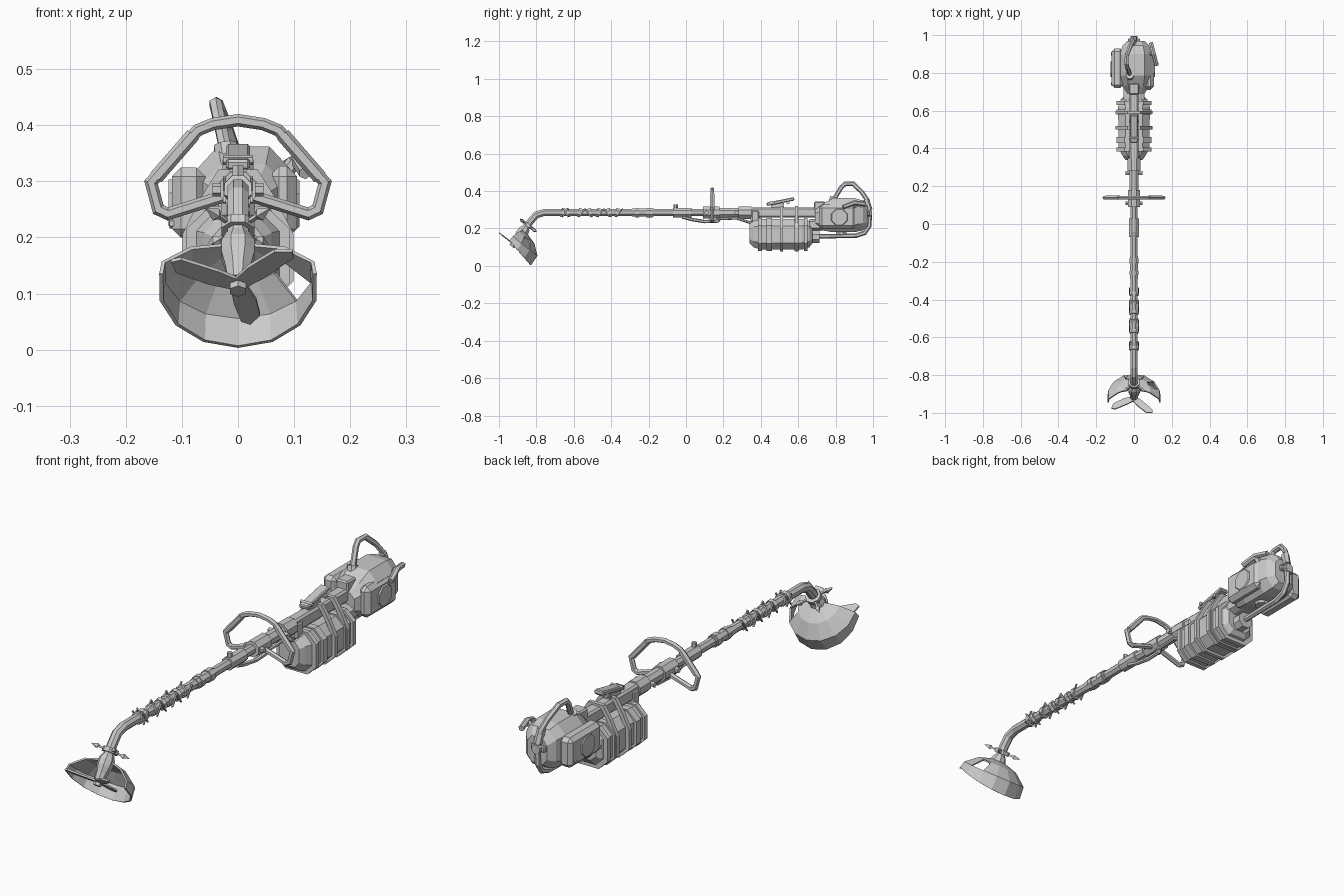
import bpy, bmesh, math
from mathutils import Vector, Matrix

cube = bpy.data.objects.get("Cube")
if cube:
    bpy.data.objects.remove(cube, do_unlink=True)

X, Y, Z = Vector((1, 0, 0)), Vector((0, 1, 0)), Vector((0, 0, 1))
SHAFT_Z = 0.285


def finish(name, bm, thickness=0):
    bmesh.ops.recalc_face_normals(bm, faces=bm.faces)
    mesh = bpy.data.meshes.new(name)
    bm.to_mesh(mesh)
    bm.free()
    obj = bpy.data.objects.new(name, mesh)
    bpy.context.collection.objects.link(obj)
    if thickness:
        mod = obj.modifiers.new("thickness", 'SOLIDIFY')
        mod.thickness = thickness
        mod.offset = 0
    return obj


def skin(bm, rings, closed=False):
    n = len(rings[0])
    pairs = list(zip(rings, rings[1:]))
    if closed:
        pairs.append((rings[-1], rings[0]))
    else:
        bm.faces.new(rings[0][::-1])
        bm.faces.new(rings[-1])
    for a, b in pairs:
        for i in range(n):
            j = (i + 1) % n
            bm.faces.new((a[i], a[j], b[j], b[i]))


def tube(name, pts, radius, n=8, side=X, closed=False):
    """Sweep a polygon along a path; radius is one number or one per point."""
    pts = [Vector(p) for p in pts]
    radii = radius if isinstance(radius, (list, tuple)) else [radius] * len(pts)
    bm, rings, last = bmesh.new(), [], len(pts) - 1
    for i, p in enumerate(pts):
        before = (p - pts[i - 1]).normalized() if i or closed else None
        after = (pts[(i + 1) % len(pts)] - p).normalized() if i < last or closed else None
        before, after = before or after, after or before
        t = (before + after).normalized()
        up = t.cross(side).normalized()
        across = up.cross(t)
        stretch = 1 / max(t.dot(before), 0.6)
        ring = []
        for k in range(n):
            ang = math.tau * (k + 0.5) / n
            off = across * math.cos(ang) + up * math.sin(ang) * stretch
            ring.append(bm.verts.new(p + off * radii[i]))
        rings.append(ring)
    skin(bm, rings, closed)
    return finish(name, bm)


def sleeve(name, y0, y1, r, n=8, z=SHAFT_Z, x=0):
    return tube(name, [(x, y0, z), (x, y1, z)], r, n)


def box(name, center, size, bevel=0.0, tilt=0.0):
    bm = bmesh.new()
    bmesh.ops.create_cube(bm, size=1)
    bmesh.ops.scale(bm, vec=size, verts=bm.verts)
    if bevel:
        bmesh.ops.bevel(bm, geom=bm.edges[:], offset=bevel, segments=1, affect='EDGES')
    m = Matrix.Translation(center) @ Matrix.Rotation(tilt, 4, 'X')
    bmesh.ops.transform(bm, matrix=m, verts=bm.verts)
    return finish(name, bm)


def loft(name, sections, x=0, cut=0.55):
    """Octagonal hull along y from (y, half width, bottom, top)."""
    bm, rings = bmesh.new(), []
    for y, w, lo, hi in sections:
        mid, h = (lo + hi) / 2, (hi - lo) / 2
        outline = [(1, -cut), (1, cut), (cut, 1), (-cut, 1),
                   (-1, cut), (-1, -cut), (-cut, -1), (cut, -1)]
        rings.append([bm.verts.new((x + w * a, y, mid + h * b)) for a, b in outline])
    skin(bm, rings)
    return finish(name, bm)


# Shaft with its bent front end
tube("shaft", [(0, 0.72, SHAFT_Z), (0, -0.76, SHAFT_Z), (0, -0.80, 0.273),
               (0, -0.83, 0.24), (0, -0.9, 0.145)], 0.02)

# Wrapped grip bands, each slightly skewed
for i, y in enumerate((-0.66, -0.63, -0.57, -0.51, -0.47, -0.41, -0.37)):
    skew = 0.008 * (-1) ** i
    tube("wrap_band", [(0, y - 0.008, SHAFT_Z + skew / 4), (0, y + 0.008, SHAFT_Z - skew / 4)], 0.026)
    tube("wrap_cord", [(0.024, y, 0.262), (0.024, y + 4 * skew, 0.308)], 0.004, 4, Y)
    tube("wrap_cord", [(-0.024, y, 0.262), (-0.024, y + 4 * skew, 0.308)], 0.004, 4, Y)

# Collars and sleeves along the shaft
for y0, y1, r in ((-0.29, -0.17, 0.023), (-0.27, -0.25, 0.027), (-0.21, -0.18, 0.027),
                  (-0.07, 0.03, 0.028), (0.09, 0.18, 0.034), (0.18, 0.36, 0.027),
                  (0.28, 0.35, 0.036)):
    sleeve("shaft_collar", y0, y1, r)
box("rear_rail", (0, 0.54, SHAFT_Z), (0.05, 0.4, 0.055), 0.008)
tube("clamp_screw", [(0, -0.055, 0.3), (0, -0.055, 0.328)], 0.011, 6)
for y in (0.11, 0.27):
    tube("cross_bolt", [(-0.045, y, SHAFT_Z), (0.045, y, SHAFT_Z)], 0.012, 6, Y)
tube("trigger", [(0.01, -0.02, 0.262), (0.01, 0.03, 0.248), (0.01, 0.1, 0.237),
                 (0.01, 0.17, 0.24), (0.01, 0.18, 0.26)], 0.009, 6)
tube("throttle_cable", [(0.015, 0.16, 0.25), (0.015, 0.27, 0.255), (0.015, 0.36, 0.225)], 0.007, 6)

# Loop handle, mirrored about the shaft
half = [(0.02, 0.275), (0.125, 0.242), (0.142, 0.25), (0.155, 0.298), (0.072, 0.391), (0.045, 0.402)]
loop = [(x, 0.14, z) for x, z in half] + [(0, 0.14, 0.409)]
loop += [(-x, 0.14, z) for x, z in half[::-1]]
tube("loop_handle", loop, 0.011, 6, Y)
for s in (-1, 1):
    tube("handle_grip", [(s * 0.146, 0.14, 0.307), (s * 0.08, 0.14, 0.383)], 0.013, 6, Y)

# Fuel tank with ribs, neck and straps
loft("tank", [(0.34, 0.045, 0.12, 0.225), (0.36, 0.06, 0.10, 0.24), (0.40, 0.082, 0.087, 0.25),
              (0.62, 0.084, 0.087, 0.25), (0.66, 0.07, 0.10, 0.24), (0.675, 0.055, 0.12, 0.215)])
for y0, y1 in ((0.385, 0.405), (0.43, 0.46), (0.58, 0.605), (0.63, 0.65)):
    loft("tank_rib", [(y0, 0.092, 0.08, 0.255), (y1, 0.092, 0.08, 0.255)])
sleeve("tank_neck", 0.67, 0.715, 0.036, z=0.155)
loft("tank_bracket", [(0.66, 0.055, 0.19, 0.25), (0.74, 0.055, 0.19, 0.25)])
strap = [(0.03, 0.313), (0.06, 0.265), (0.09, 0.205), (0.09, 0.125), (0.047, 0.085)]
for y in (0.51, 0.59):
    ring = [(x, y, z) for x, z in strap] + [(-x, y, z) for x, z in strap[::-1]]
    tube("tank_strap", ring, 0.012, 4, Y, closed=True)
box("front_mount", (0, 0.37, 0.265), (0.06, 0.05, 0.07), 0.01)

# Safety lever on the rail
box("lever_plate", (0, 0.505, 0.344), (0.042, 0.15, 0.018), 0.004, 0.2)
box("lever_base", (0, 0.49, 0.32), (0.03, 0.07, 0.03))
for y in (0.455, 0.545):
    tube("lever_pin", [(-0.027, y, 0.338), (0.027, y, 0.338)], 0.009, 6, Y)

# Engine housing
loft("engine_body", [(0.69, 0.045, 0.21, 0.30), (0.73, 0.072, 0.19, 0.33), (0.785, 0.084, 0.18, 0.362),
                     (0.90, 0.084, 0.18, 0.362), (0.945, 0.07, 0.19, 0.35), (0.97, 0.045, 0.21, 0.32)], 0.01)
box("engine_front_block", (0, 0.715, 0.32), (0.055, 0.06, 0.05), 0.006)
box("engine_left_cover", (0.08, 0.81, 0.262), (0.05, 0.2, 0.13), 0.018)
box("engine_right_cover", (-0.088, 0.825, 0.262), (0.06, 0.21, 0.125), 0.016)
tube("right_cover_disc", [(-0.11, 0.82, 0.262), (-0.124, 0.82, 0.262)], 0.045, 8, Y)
tube("left_cover_panel", [(0.1, 0.82, 0.26), (0.11, 0.82, 0.26)], [0.052, 0.044], 8, Y)
for y in (0.74, 0.90):
    tube("cover_bolt", [(-0.112, y, 0.225), (-0.122, y, 0.225)], 0.009, 6, Y)
tube("engine_bottom_cap", [(0.01, 0.83, 0.19), (0.01, 0.83, 0.168)], 0.03, 8)

# Starter pull
tube("starter_stem", [(0.075, 0.9, 0.30), (0.1, 0.9, 0.335)], 0.013, 6, Y)
tube("starter_grip", [(0.12, 0.84, 0.315), (0.105, 0.9, 0.338), (0.09, 0.96, 0.33)], 0.012, 6)

# Tubes over and behind the engine
tube("carry_tube", [(-0.02, 0.785, 0.345), (-0.036, 0.83, 0.42), (-0.04, 0.85, 0.438),
                    (-0.038, 0.895, 0.438), (-0.02, 0.94, 0.395), (-0.005, 0.97, 0.35),
                    (0, 0.983, 0.29), (0, 0.98, 0.215), (0, 0.955, 0.177), (0, 0.91, 0.162),
                    (0, 0.71, 0.158)], 0.012, 6)
tube("carry_tube_foot", [(-0.018, 0.78, 0.335), (-0.023, 0.79, 0.365)], 0.022)
tube("carry_tube_sleeve", [(-0.005, 0.962, 0.355), (0, 0.98, 0.30)], 0.017, 6)
sleeve("rear_knob", 0.955, 0.995, 0.02, 8, 0.28)
box("rear_bracket", (0, 0.97, 0.28), (0.065, 0.025, 0.025), 0.004)

# Cutting head frame: across, backwards, along the spindle
ORIGIN = Vector((0, -0.90, 0.145))
BACK = Vector((0, 0.788, -0.616))
AXIS = Vector((0, -0.616, -0.788))


def head(u, v, a):
    return ORIGIN + X * u + BACK * v + AXIS * a


tube("gear_case", [head(0, 0, a) for a in (-0.075, -0.055, -0.03, 0.0, 0.03)],
     [0.023, 0.032, 0.032, 0.024, 0.02])
tube("blade_nut", [head(0, 0, 0.03), head(0, 0, 0.052)], 0.016, 6)

# Collar with four barbed spikes
tube("spike_collar", [head(0, 0, -0.10), head(0, 0, -0.082)], 0.032)
for k in range(4):
    ang = math.tau * (k + 0.5) / 4
    c, s = math.cos(ang), math.sin(ang)
    tube("collar_spike", [head(c * r, s * r, -0.091) for r in (0.025, 0.046, 0.055, 0.08)],
         [0.005, 0.005, 0.012, 0.001], 4, AXIS)

# Three-lobed blade
for deg, length in ((208, 0.137), (313, 0.138), (77, 0.115)):
    c, s = math.cos(math.radians(deg)), math.sin(math.radians(deg))
    bm = bmesh.new()
    outline = [(0, -0.014), (0.05, -0.022), (length - 0.022, -0.019), (length, 0.004),
               (length - 0.012, 0.018), (0.05, 0.019), (0, 0.014)]
    bm.faces.new([bm.verts.new(head(c * r - s * w, s * r + c * w, 0.036)) for r, w in outline])
    finish("cutting_blade", bm, 0.007)

# Open-fronted guard with one broken panel
bm, rows, steps = bmesh.new(), [], 8
for i in range(steps + 1):
    f = i / steps
    ang = math.radians(-12 + 204 * f)
    drop = 0.035 + 0.033 * math.sin(math.pi * f)
    profile = ((0.022, -0.05), (0.085, -0.032), (0.136, 0.008), (0.14, drop))
    rows.append([bm.verts.new(head(r * math.cos(ang), r * math.sin(ang), a)) for r, a in profile])
for i, (p, q) in enumerate(zip(rows, rows[1:])):
    for j in range(3):
        if (i, j) != (1, 1):
            bm.faces.new((p[j], q[j], q[j + 1], p[j + 1]))
finish("guard", bm, 0.007)
